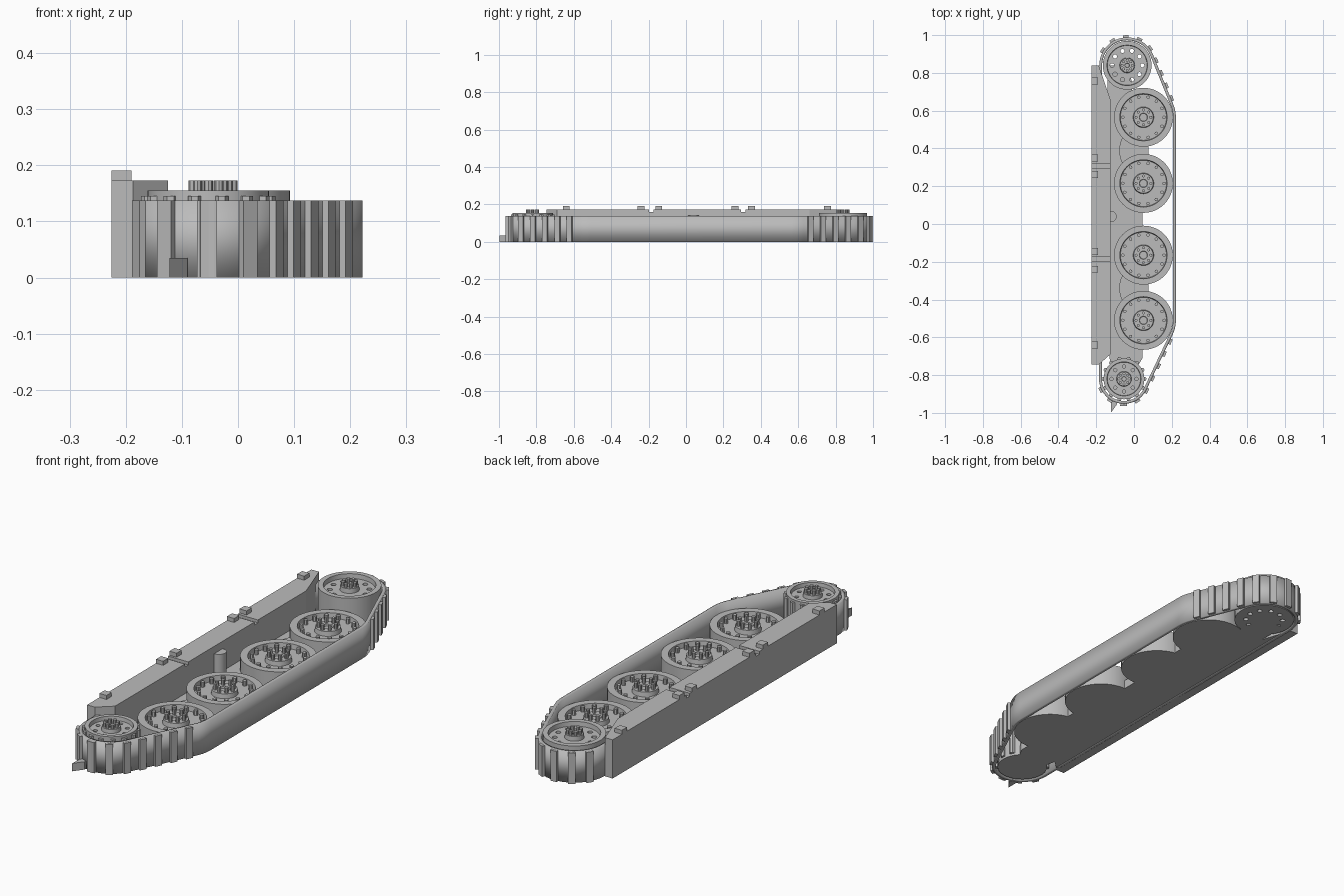
import bpy, bmesh, math
from mathutils import Vector
from mathutils.geometry import convex_hull_2d

if "Cube" in bpy.data.objects:
    bpy.data.objects.remove(bpy.data.objects["Cube"])

grey = bpy.data.materials.new("plain_grey")
grey.use_nodes = True
GREY = (0.5, 0.5, 0.5, 1)
grey.diffuse_color = GREY
grey.node_tree.nodes["Principled BSDF"].inputs["Base Color"].default_value = GREY


def finish(name, bm, smooth=True):
    bmesh.ops.recalc_face_normals(bm, faces=bm.faces)
    mesh = bpy.data.meshes.new(name)
    bm.to_mesh(mesh)
    bm.free()
    mesh.materials.append(grey)
    ob = bpy.data.objects.new(name, mesh)
    bpy.context.collection.objects.link(ob)
    bpy.ops.object.select_all(action='DESELECT')
    ob.select_set(True)
    bpy.context.view_layer.objects.active = ob
    if smooth:
        bpy.ops.object.shade_smooth_by_angle(angle=math.radians(30))
    return ob


def add_prism(bm, outline, z0, z1):
    face = bm.faces.new([bm.verts.new((x, y, z0)) for x, y in outline])
    top = bmesh.ops.extrude_face_region(bm, geom=[face], use_keep_orig=True)["geom"]
    for v in top:
        if isinstance(v, bmesh.types.BMVert):
            v.co.z = z1


def circle(c, r, n, ry=None):
    ry = ry or r
    return [(c[0] + r * math.cos(math.tau * i / n), c[1] + ry * math.sin(math.tau * i / n))
            for i in range(n)]


def rect(x0, x1, y0, y1):
    return [(x0, y0), (x1, y0), (x1, y1), (x0, y1)]


def add_lathe(bm, c, profile, n=48):
    rings = [[bm.verts.new((x, y, z)) for x, y in circle(c, r, n)] for r, z in profile]
    for a, b in zip(rings, rings[1:]):
        for i in range(n):
            j = (i + 1) % n
            bm.faces.new((a[i], a[j], b[j], b[i]))
    bm.faces.new(rings[0])
    bm.faces.new(rings[-1])


def add_pegs(bm, c, ring_r, count, r, z0, z1, n=8):
    for p in circle(c, ring_r, count):
        add_prism(bm, circle(p, r, n), z0, z1)


def cut(ob, bm):
    cutter = finish("cutter", bm, False)
    mod = ob.modifiers.new("cut", 'BOOLEAN')
    mod.operation, mod.solver, mod.object = 'DIFFERENCE', 'EXACT', cutter
    bpy.context.view_layer.objects.active = ob
    bpy.ops.object.modifier_apply(modifier="cut")
    bpy.data.objects.remove(cutter)


WHEELS = [(0.05, y) for y in (0.565, 0.215, -0.165, -0.51)]
REAR, FRONT = (-0.036, 0.84), (-0.053, -0.82)
BELT_Z = 0.137

# Road wheels: dished rim, hub and two rings of bolts
for k, c in enumerate(WHEELS):
    bm = bmesh.new()
    add_lathe(bm, c, [(0.156, 0), (0.156, 0.1), (0.125, 0.1), (0.122, 0.078),
                      (0.055, 0.078), (0.052, 0.098), (0.022, 0.098), (0.02, 0.09)])
    add_pegs(bm, c, 0.109, 14, 0.009, 0.07, 0.1)
    add_pegs(bm, c, 0.039, 8, 0.008, 0.09, 0.122)
    finish(f"road_wheel_{k + 1}", bm)

# Rear idler with pierced disc
bm = bmesh.new()
add_lathe(bm, REAR, [(0.129, 0), (0.129, 0.155), (0.107, 0.155), (0.105, 0.135),
                     (0.04, 0.135), (0.038, 0.155), (0.012, 0.155), (0.011, 0.145)])
idler = finish("rear_idler", bm)
bm = bmesh.new()
add_pegs(bm, REAR, 0.08, 10, 0.011, -0.1, 0.3, 12)
cut(idler, bm)

# Front sprocket: toothed drum with pierced disc
bm = bmesh.new()
add_lathe(bm, FRONT, [(0.108, 0), (0.108, 0.155), (0.09, 0.155), (0.088, 0.138),
                      (0.04, 0.138), (0.038, 0.155), (0.012, 0.155), (0.011, 0.145)])
sprocket = finish("front_sprocket", bm)
bm = bmesh.new()
add_pegs(bm, FRONT, 0.066, 8, 0.009, 0.1, 0.3, 12)
cut(sprocket, bm)
bm = bmesh.new()
add_pegs(bm, FRONT, 0.108, 14, 0.012, 0.01, 0.145, 6)
finish("sprocket_teeth", bm, False)

# Hub bolts of both end wheels
for name, c in (("idler_bolts", REAR), ("sprocket_bolts", FRONT)):
    bm = bmesh.new()
    add_pegs(bm, c, 0.027, 8, 0.008, 0.14, 0.173)
    finish(name, bm)

# Track belt: tight loop round the end wheels and outer road wheels
pts = []
for c, r in ((REAR, 0.148), (FRONT, 0.132), (WHEELS[0], 0.172), (WHEELS[3], 0.172)):
    pts += circle(c, r, 48)
loop = [Vector(pts[i]) for i in convex_hull_2d(pts)]
bm = bmesh.new()
low = [bm.verts.new((p.x, p.y, 0)) for p in loop]
high = [bm.verts.new((p.x, p.y, BELT_Z)) for p in loop]
for i in range(len(loop)):
    j = (i + 1) % len(loop)
    bm.faces.new((low[i], low[j], high[j], high[i]))
belt = finish("track_belt", bm)
mod = belt.modifiers.new("thickness", 'SOLIDIFY')
mod.thickness, mod.offset, mod.use_even_offset = 0.015, -1, True

# Track cleats, spaced evenly along the curved ends
bm = bmesh.new()
walk, step = 0.0, 0.072
for p, q in zip(loop, loop[1:] + loop[:1]):
    seg = q - p
    d = seg.normalized()
    out = Vector((d.y, -d.x))
    if out.dot(p) < 0:
        out = -out
    while walk < seg.length:
        m = p + d * walk
        if abs(m.y) > 0.61 and m.x > -0.178:
            a, b = d * 0.015, out * 0.012
            add_prism(bm, [m - a - out * 0.005, m + a - out * 0.005, m + a + b, m - a + b], 0, BELT_Z)
        walk += step
    walk -= seg.length
finish("track_cleats", bm, False)

# Side sponson with tapered ends and two seams across the top
bm = bmesh.new()
add_prism(bm, [(-0.225, -0.745), (-0.187, -0.745), (-0.125, -0.69), (-0.125, 0.66),
               (-0.187, 0.84), (-0.225, 0.84)], 0, 0.173)
sponson = finish("side_sponson", bm, False)
bm = bmesh.new()
for y in (0.307, -0.185):
    add_prism(bm, rect(-0.3, -0.1, y - 0.012, y + 0.012), 0.16, 0.3)
cut(sponson, bm)

# Lugs on the sponson
bm = bmesh.new()
for y in (0.757, 0.35, 0.262, -0.145, -0.24, -0.64):
    add_prism(bm, rect(-0.225, -0.19, y - 0.018, y + 0.018), 0.165, 0.191)
finish("sponson_lugs", bm, False)

# Hull floor behind the wheels
bm = bmesh.new()
add_prism(bm, [(-0.13, -0.71), (-0.1, -0.82), (-0.02, -0.82), (0.045, -0.71), (0.045, 0.565),
               (-0.01, 0.6), (-0.01, 0.75), (-0.04, 0.84), (-0.14, 0.84), (-0.14, 0.66)], 0, 0.04)
finish("hull_floor", bm, False)

# Suspension mounts between paired wheels
bm = bmesh.new()
for y in (0.39, -0.34):
    add_prism(bm, circle((0, y), 0.078, 40, 0.11), 0, 0.06)
finish("suspension_mounts", bm)

# Rounded post on the sponson wall and the small front hook
bm = bmesh.new()
add_prism(bm, circle((-0.122, 0.04), 0.03, 24), 0.02, 0.14)
finish("wall_post", bm)
bm = bmesh.new()
add_prism(bm, [(-0.122, -0.998), (-0.09, -0.955), (-0.09, -0.93), (-0.122, -0.93)], 0, 0.035)
finish("front_hook", bm, False)
